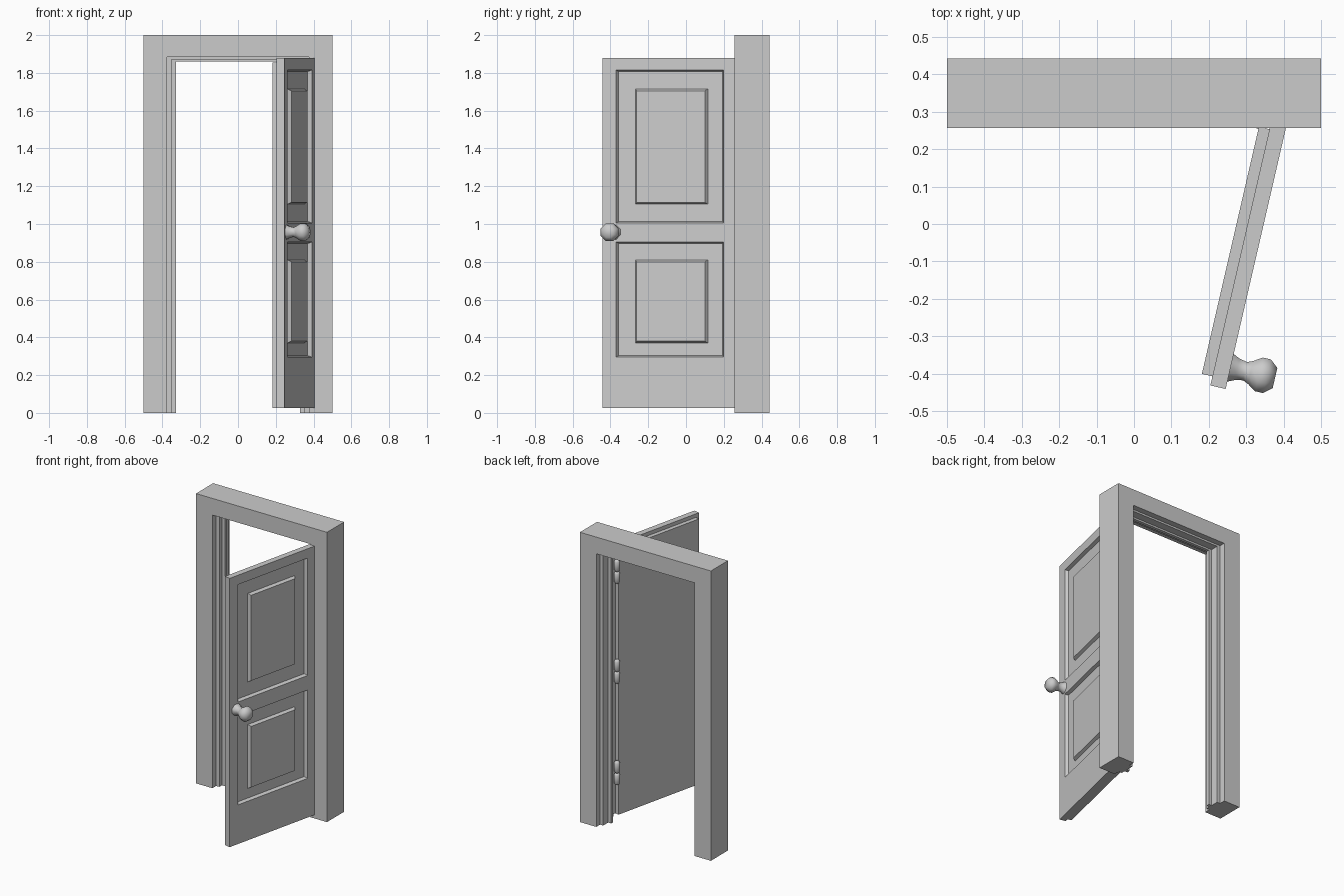
import bpy, bmesh, math
from mathutils import Matrix, Vector

if "Cube" in bpy.data.objects:
    bpy.data.objects.remove(bpy.data.objects["Cube"])


def finish(name, bm, matrix=None, smooth=None):
    bmesh.ops.recalc_face_normals(bm, faces=bm.faces)
    me = bpy.data.meshes.new(name)
    bm.to_mesh(me)
    bm.free()
    ob = bpy.data.objects.new(name, me)
    bpy.context.collection.objects.link(ob)
    if matrix:
        ob.matrix_world = matrix
    if smooth:
        bpy.ops.object.select_all(action='DESELECT')
        ob.select_set(True)
        bpy.context.view_layer.objects.active = ob
        bpy.ops.object.shade_smooth_by_angle(angle=math.radians(smooth))
    return ob


def lathe(name, profile, sides, matrix, smooth=60):
    """Closed solid of (radius, height) rings around local z."""
    bm = bmesh.new()
    rings = []
    for r, h in profile:
        rings.append([bm.verts.new((r * math.cos(a), r * math.sin(a), h))
                      for a in ((i + .5) * math.tau / sides for i in range(sides))])
    for a, b in zip(rings, rings[1:]):
        for i in range(sides):
            j = (i + 1) % sides
            bm.faces.new((a[i], a[j], b[j], b[i]))
    bm.faces.new(rings[0])
    bm.faces.new(rings[-1])
    return finish(name, bm, matrix, smooth)


# Door frame: rebated section (x, y, head height) swept along an upside-down U
def inner(x, y):
    return (x, y, 1.885 - (.375 - x) * .55)


section = [(.5, .443, 2), (.5, .256, 2), inner(.375, .256), inner(.375, .297),
           inner(.351, .297), inner(.351, .325), inner(.328, .325),
           inner(.328, .347), inner(.351, .347), inner(.351, .402),
           inner(.375, .402), inner(.375, .443)]
bm = bmesh.new()
stations = []
for side, top in ((-1, 0), (-1, 1), (1, 1), (1, 0)):
    stations.append([bm.verts.new((side * x, y, top * z)) for x, y, z in section])
for a, b in zip(stations, stations[1:]):
    for i in range(len(section)):
        j = (i + 1) % len(section)
        bm.faces.new((a[i], a[j], b[j], b[i]))
bm.faces.new(stations[0])
bm.faces.new(stations[-1])
finish("door_frame", bm)

# Door leaf space: x from free edge to hinge, y from front to back, opened 77 degrees
door = Matrix.Translation((.245, -.441, 0)) @ Matrix.Rotation(math.radians(77), 4, 'Z')
W, BOTTOM, TOP = .728, .025, 1.88
FRONT, BACK, LIP = .042, .071, .025

# Front of leaf: grid face with two recessed, raised-centre panels
bm = bmesh.new()
xs = (0, .072, .657, W)
zs = (BOTTOM, .295, .905, 1.005, 1.815, TOP)
grid = [[bm.verts.new((x, 0, z)) for x in xs] for z in zs]
panels = {}
for r in range(5):
    for c in range(3):
        f = bm.faces.new((grid[r][c], grid[r][c + 1], grid[r + 1][c + 1], grid[r + 1][c]))
        if c == 1 and r in (1, 3):
            panels[r] = f
for r, (z0, z1) in ((1, (.370, .810)), (3, (1.105, 1.715))):
    f = panels[r]
    rects = ((.082, .647, zs[r] + .008, zs[r + 1] - .008, .022),
             (.172, .566, z0, z1, .022),
             (.184, .554, z0 + .010, z1 - .010, .003))
    for x0, x1, za, zb, depth in rects:
        bmesh.ops.inset_region(bm, faces=[f], thickness=.001)
        mid = f.calc_center_median()
        for v in f.verts:
            v.co = Vector((x0 if v.co.x < mid.x else x1, depth,
                           za if v.co.z < mid.z else zb))
# Thickness of the front half: extrude the outline back and cap it
edges = [e for e in bm.edges if e.is_boundary]
ext = bmesh.ops.extrude_edge_only(bm, edges=edges)["geom"]
for v in ext:
    if isinstance(v, bmesh.types.BMVert):
        v.co.y = FRONT
bmesh.ops.holes_fill(bm, edges=[e for e in bm.edges if e.is_boundary], sides=0)
# Rebated back half, extruded from the cap
cap = max(bm.faces, key=lambda f: f.calc_center_median().y)
bmesh.ops.inset_region(bm, faces=[cap], thickness=.001)
for v in cap.verts:
    v.co.x = min(max(v.co.x, LIP), W - LIP)
    v.co.z = min(max(v.co.z, BOTTOM + .004), TOP - LIP)
bmesh.ops.dissolve_limit(bm, angle_limit=.001, verts=bm.verts, edges=bm.edges)
cap = max(bm.faces, key=lambda f: (f.calc_center_median().y, len(f.verts) == 4, f.calc_area()))
inner_cap = [f for f in bm.faces if min(v.co.y for v in f.verts) > FRONT - .001]
if len(inner_cap) == 1:
    # cap merged into one face: add the back half as its own box
    bmesh.ops.create_cube(bm, size=1, matrix=Matrix.LocRotScale(
        Vector((W / 2, (FRONT + BACK) / 2, (BOTTOM + TOP - LIP) / 2)), None,
        Vector((W - 2 * LIP, BACK - FRONT, TOP - LIP - BOTTOM))))
else:
    for v in bmesh.ops.extrude_face_region(bm, geom=[cap])["geom"]:
        if isinstance(v, bmesh.types.BMVert):
            v.co.y = BACK
finish("door_leaf", bm, door)

# Faceted knob on the front, near the free edge
knob_at = Matrix.Translation((.058, 0, .957)) @ Matrix.Rotation(math.radians(90), 4, 'X')
lathe("door_knob", [(.042, -.002), (.032, .018), (.027, .04), (.034, .055), (.050, .078),
                    (.050, .100), (.030, .122)], 8, door @ knob_at)

# Hinges: two rounded knuckles each
knuckle = [(.012, -.040), (.020, -.028), (.020, .028), (.012, .040)]
for label, z in (("lower", .32), ("middle", 1.02), ("upper", 1.71)):
    for half, dz in (("bottom", -.041), ("top", .041)):
        lathe(f"{label}_hinge_{half}_knuckle", knuckle, 8,
              Matrix.Translation((.335, .274, z + dz)))
